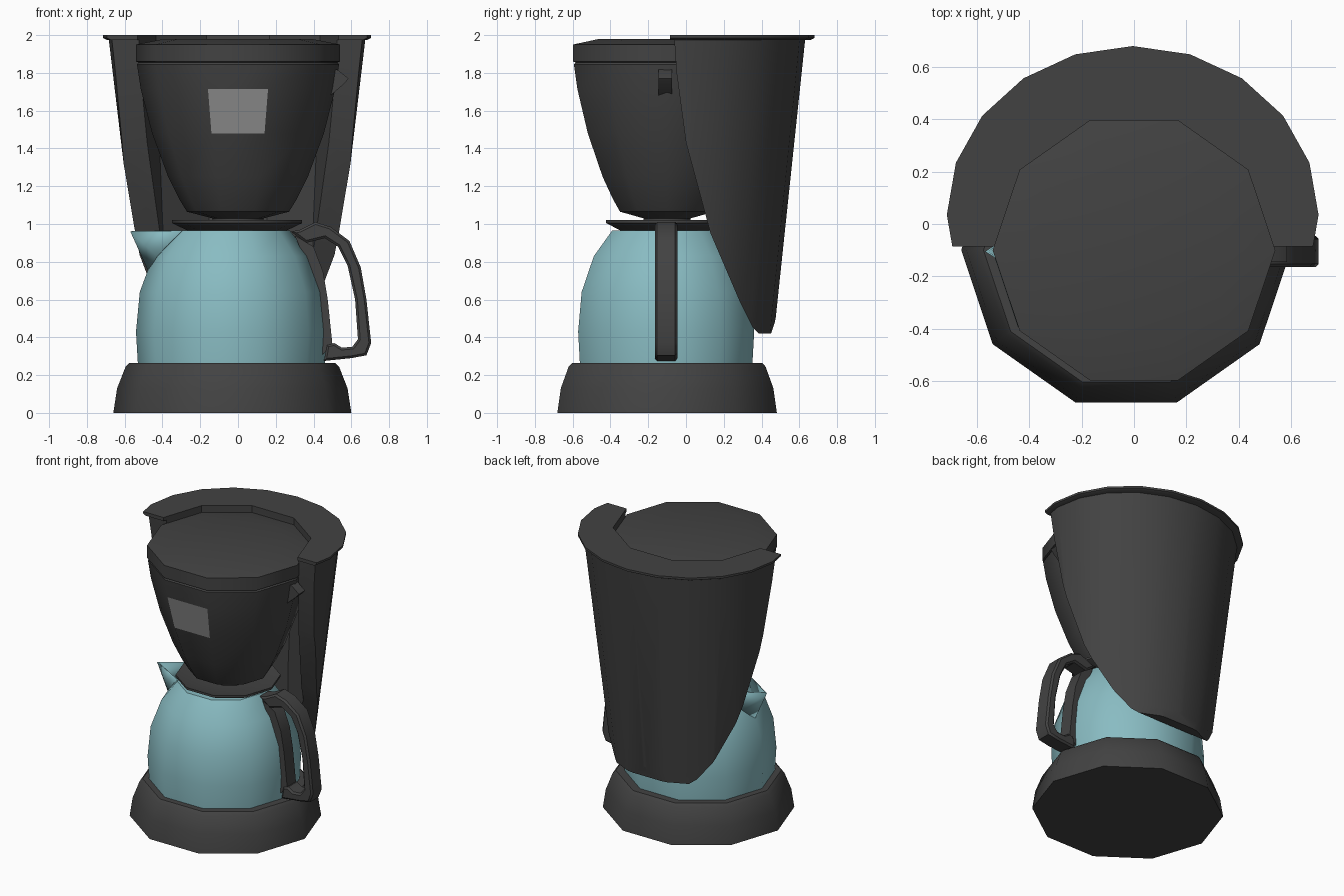
import bpy, bmesh, math
from math import cos, sin, pi

cube = bpy.data.objects.get("Cube")
if cube:
    bpy.data.objects.remove(cube)


def material(name, rgb):
    m = bpy.data.materials.new(name)
    m.use_nodes = True
    m.diffuse_color = (*rgb, 1)
    m.node_tree.nodes["Principled BSDF"].inputs["Base Color"].default_value = (*rgb, 1)
    return m


CHARCOAL = material("charcoal plastic", (0.055, 0.055, 0.055))
TEAL = material("teal glass", (0.25, 0.50, 0.54))
GREY = material("light grey panel", (0.30, 0.30, 0.30))


def finish(name, bm, mat, angle=42):
    bmesh.ops.recalc_face_normals(bm, faces=bm.faces)
    me = bpy.data.meshes.new(name)
    bm.to_mesh(me)
    bm.free()
    me.materials.append(mat)
    ob = bpy.data.objects.new(name, me)
    bpy.context.collection.objects.link(ob)
    smooth(ob, angle)
    return ob


def smooth(ob, angle=42):
    bpy.ops.object.select_all(action="DESELECT")
    ob.select_set(True)
    bpy.context.view_layer.objects.active = ob
    bpy.ops.object.shade_smooth_by_angle(angle=math.radians(angle))


def lathe(name, profile, centre, mat, sides=10, squash=0.97):
    """Closed stack of elliptical rings given as (radius, height)."""
    bm = bmesh.new()
    rings = [[bm.verts.new((centre[0] + r * cos(2 * pi * i / sides),
                            centre[1] + r * squash * sin(2 * pi * i / sides), z))
              for i in range(sides)] for r, z in profile]
    for a, b in zip(rings, rings[1:]):
        for i in range(sides):
            j = (i + 1) % sides
            bm.faces.new((a[i], a[j], b[j], b[i]))
    bm.faces.new(rings[0])
    bm.faces.new(rings[-1])
    return finish(name, bm, mat)


def extrude(name, outline, axis, start, end, mat, bevel=0):
    """Prism from a 2D outline: axis 'y' takes (x, z), axis 'x' takes (y, z)."""
    bm = bmesh.new()
    place = (lambda p, d: (p[0], d, p[1])) if axis == "y" else (lambda p, d: (d, p[0], p[1]))
    face = bm.faces.new([bm.verts.new(place(p, start)) for p in outline])
    side = bmesh.ops.extrude_face_region(bm, geom=[face])["geom"]
    for v in side:
        if isinstance(v, bmesh.types.BMVert):
            v.co["xyz".index(axis)] = end
    if bevel:
        rims = [e for e in bm.edges if abs((e.verts[0].co - e.verts[1].co)["xyz".index(axis)]) < 1e-5]
        bmesh.ops.bevel(bm, geom=rims, offset=bevel, segments=1, affect="EDGES")
    return finish(name, bm, mat)


def cut(ob, tool, operation):
    mod = ob.modifiers.new(operation.lower(), "BOOLEAN")
    mod.operation = operation
    mod.solver = "EXACT"
    mod.object = tool
    bpy.ops.object.select_all(action="DESELECT")
    bpy.context.view_layer.objects.active = ob
    ob.select_set(True)
    bpy.ops.object.modifier_apply(modifier=mod.name)


# Warming base
lathe("base", [(0.63, 0), (0.61, 0.13), (0.565, 0.245), (0.545, 0.265)], (-0.03, -0.1), CHARCOAL)

# Carafe with its lid
lathe("carafe", [(0.495, 0.26), (0.505, 0.43), (0.485, 0.64), (0.415, 0.83), (0.31, 0.965)],
      (-0.035, -0.105), TEAL)
lathe("carafe_lid", [(0.25, 0.96), (0.345, 1.005), (0.345, 1.02), (0.25, 1.0), (0.14, 1.0)],
      (-0.005, -0.105), CHARCOAL)

# Pouring spout: open folded sheet
bm = bmesh.new()
tip, low = bm.verts.new((-0.57, -0.105, 0.96)), bm.verts.new((-0.475, -0.105, 0.75))
for s in (-1, 1):
    rim = bm.verts.new((-0.30, -0.105 + s * 0.17, 0.965))
    wall = bm.verts.new((-0.43, -0.105 + s * 0.08, 0.83))
    bm.faces.new((tip, low, wall))
    bm.faces.new((tip, wall, rim))
spout = finish("spout", bm, TEAL, 30)
spout.modifiers.new("thickness", "SOLIDIFY").thickness = 0.012

# Carafe handle: grip and mounting strap
extrude("handle_grip", [(0.28, 0.96), (0.33, 0.97), (0.41, 1.01), (0.49, 0.985), (0.59, 0.91), (0.65, 0.77),
                        (0.68, 0.60), (0.705, 0.37), (0.68, 0.305), (0.60, 0.29), (0.455, 0.275),
                        (0.47, 0.36), (0.51, 0.37), (0.55, 0.345), (0.605, 0.35), (0.635, 0.39),
                        (0.62, 0.60), (0.58, 0.78), (0.53, 0.88), (0.46, 0.925), (0.36, 0.90)],
        "y", -0.165, -0.045, CHARCOAL, 0.012)
extrude("handle_strap", [(0.30, 0.94), (0.40, 0.88), (0.45, 0.75), (0.475, 0.6), (0.50, 0.36),
                         (0.44, 0.30), (0.42, 0.6), (0.36, 0.8)],
        "y", -0.155, -0.055, CHARCOAL)

# Filter basket, with the panel on its front facet
basket = lathe("filter_basket", [(0.135, 1.0), (0.135, 1.03), (0.27, 1.065), (0.31, 1.13), (0.37, 1.25),
                                 (0.455, 1.48), (0.515, 1.715), (0.535, 1.845), (0.525, 1.855)],
               (0, -0.1), CHARCOAL)
basket.data.materials.append(GREY)
for f in basket.data.polygons:
    if f.normal.y < -0.9 and 1.48 < f.center.z < 1.715:
        f.material_index = 1
        f.use_smooth = False

# Basket lid
lathe("basket_lid", [(0.525, 1.855), (0.54, 1.86), (0.54, 1.95), (0.39, 1.98)], (0, -0.1), CHARCOAL)

# Basket latch
extrude("basket_latch", [(0.48, 1.83), (0.53, 1.815), (0.585, 1.77), (0.56, 1.74), (0.49, 1.68)],
        "y", -0.145, -0.075, CHARCOAL)

# Water tank: tapered shell, hollowed for the basket and trimmed to a swept side profile
tank = lathe("water_tank", [(0.49, 0.40), (0.50, 0.48), (0.68, 1.985)], (-0.005, 0.03), CHARCOAL, 20, 0.885)
hollow = lathe("tank_hollow_cutter", [(0.485, 0.3), (0.49, 0.95), (0.538, 1.9), (0.538, 2.1)], (0, -0.1), CHARCOAL)
trim = extrude("tank_trim_cutter", [(-0.07, 2.1), (-0.05, 1.8), (0, 1.43), (0.13, 0.95), (0.28, 0.6),
                                    (0.355, 0.45), (0.385, 0.42), (0.45, 0.42), (0.47, 0.48), (0.8, 2.1)],
               "x", -1, 1, CHARCOAL)
cut(tank, trim, "INTERSECT")
cut(tank, hollow, "DIFFERENCE")
smooth(tank, 35)

# Flat rim on top of the tank
top_rim = lathe("tank_top_rim", [(0.69, 1.975), (0.71, 1.985), (0.71, 2.0)], (-0.005, 0.035), CHARCOAL, 20, 0.908)
front = extrude("rim_front_cutter", [(-0.085, 1.9), (1, 1.9), (1, 2.1), (-0.085, 2.1)], "x", -1, 1, CHARCOAL)
cut(top_rim, front, "INTERSECT")
cut(top_rim, hollow, "DIFFERENCE")
smooth(top_rim, 35)

for helper in (hollow, trim, front):
    bpy.data.objects.remove(helper)
